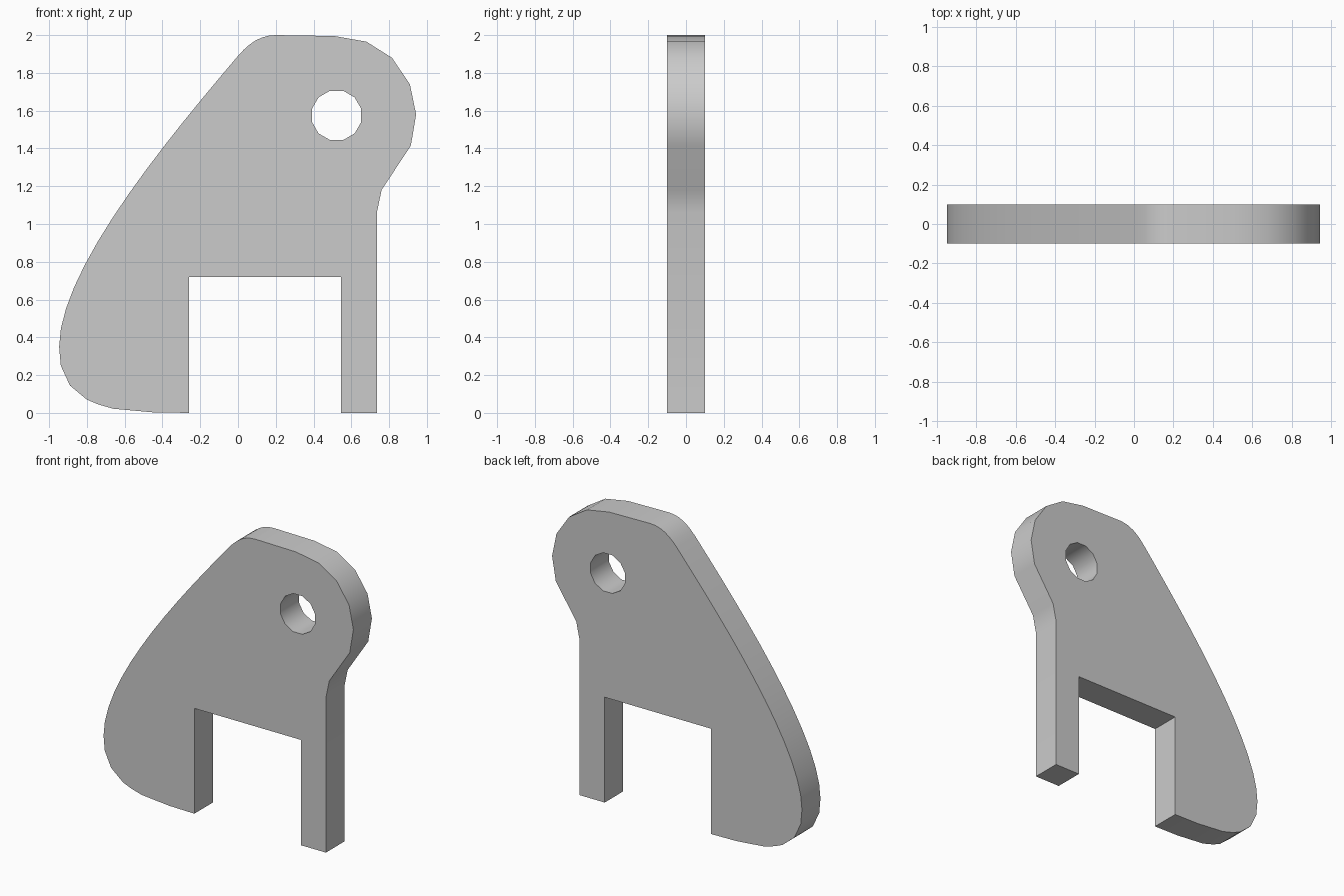
import bpy
import bmesh
from math import cos, sin, pi, radians
from mathutils import Vector
from mathutils.geometry import interpolate_bezier

if "Cube" in bpy.data.objects:
    bpy.data.objects.remove(bpy.data.objects["Cube"])

HALF = 0.1  # half the plate thickness


def bezier(a, b, c, d, n):
    pts = interpolate_bezier(*[Vector((x, z, 0)) for x, z in (a, b, c, d)], n)
    return [(p.x, p.y) for p in pts]


# Square notch, narrow leg and rounded lug
outline = [(-0.45, 0.003), (-0.26, 0), (-0.26, 0.72), (0.545, 0.72), (0.545, 0),
           (0.735, 0), (0.735, 1.06), (0.76, 1.18), (0.915, 1.415),
           (0.943, 1.58), (0.91, 1.74), (0.815, 1.88), (0.68, 1.965),
           (0.51, 1.995)]
# Top shoulder, long sloping edge and rounded foot
outline += bezier((0.2, 2.0), (0.12, 2.0), (0.06, 1.96), (0, 1.89), 7)[:-1]
outline += bezier((0, 1.89), (-0.4, 1.42), (-0.947, 0.75), (-0.947, 0.35), 14)
outline += [(-0.938, 0.25), (-0.89, 0.145), (-0.8, 0.07), (-0.74, 0.045), (-0.66, 0.022)]

# Twelve-sided pin hole
hole = [(0.522 + 0.135 * cos((i + 0.5) * pi / 6),
         1.575 + 0.135 * sin((i + 0.5) * pi / 6)) for i in range(12)]

# Fill the face around the hole, then extrude it through the thickness
bm = bmesh.new()
for loop in (outline, hole):
    verts = [bm.verts.new((x, -HALF, z)) for x, z in loop]
    for i, v in enumerate(verts):
        bm.edges.new((verts[i - 1], v))
bmesh.ops.triangle_fill(bm, edges=bm.edges[:], use_beauty=True, normal=(0, -1, 0))
ext = bmesh.ops.extrude_face_region(bm, geom=bm.faces[:], use_keep_orig=True)
moved = [g for g in ext["geom"] if isinstance(g, bmesh.types.BMVert)]
bmesh.ops.translate(bm, verts=moved, vec=(0, 2 * HALF, 0))
bmesh.ops.recalc_face_normals(bm, faces=bm.faces[:])

mesh = bpy.data.meshes.new("bracket_plate")
bm.to_mesh(mesh)
bm.free()
plate = bpy.data.objects.new("bracket_plate", mesh)
bpy.context.collection.objects.link(plate)
bpy.context.view_layer.objects.active = plate
plate.select_set(True)
bpy.ops.object.shade_smooth_by_angle(angle=radians(40))
